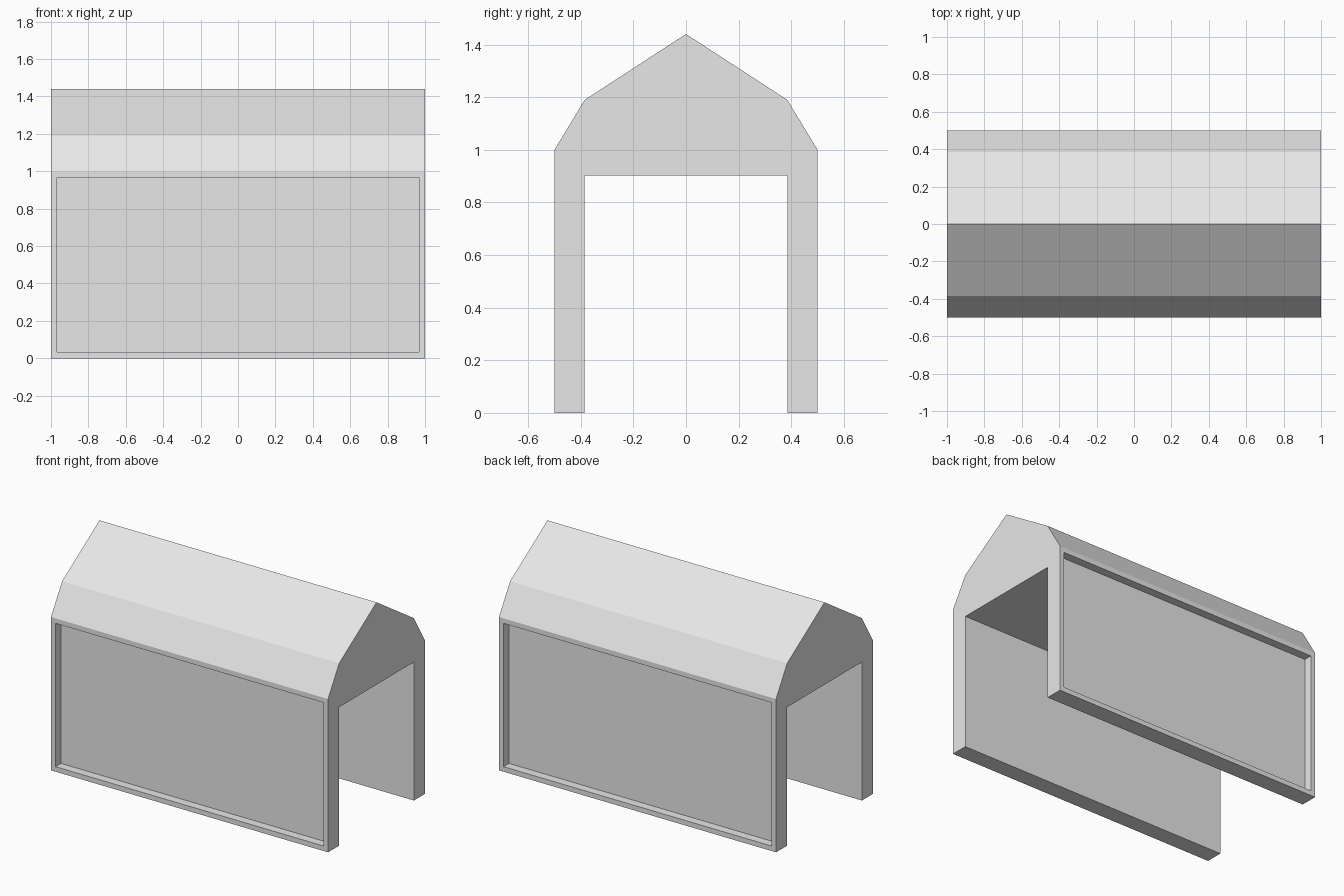
import bpy, bmesh
from mathutils import Vector

if "Cube" in bpy.data.objects:
    bpy.data.objects.remove(bpy.data.objects["Cube"])

HALF_LENGTH = 1.0
PANEL_MARGIN = 0.046
PANEL_DEPTH = 0.056

# Cross-section (y, z) for the +y half, from inner ceiling round to the ridge
half = [(0.385, 0.903), (0.385, 0.0), (0.5, 0.0), (0.5, 1.0), (0.385, 1.19)]
profile = half + [(0.0, 1.44)] + [(-y, z) for y, z in reversed(half)]

grey = bpy.data.materials.new("light grey")
grey.diffuse_color = (0.8, 0.8, 0.8, 1)
grey.use_nodes = True
grey.node_tree.nodes["Principled BSDF"].inputs["Base Color"].default_value = grey.diffuse_color

# Arched shelter: cross-section extruded along x
bm = bmesh.new()
end = bm.faces.new([bm.verts.new((-HALF_LENGTH, y, z)) for y, z in profile])
moved = bmesh.ops.extrude_face_region(bm, geom=[end], use_keep_orig=True)["geom"]
bmesh.ops.translate(bm, vec=(2 * HALF_LENGTH, 0, 0),
                    verts=[v for v in moved if isinstance(v, bmesh.types.BMVert)])
bmesh.ops.recalc_face_normals(bm, faces=bm.faces[:])

# Recessed panel in each outer wall
walls = [f for f in bm.faces
         if abs(f.normal.y) > 0.99 and abs(f.calc_center_median().y) > 0.49]
for wall in walls:
    inward = -wall.normal.copy() * PANEL_DEPTH
    bmesh.ops.inset_region(bm, faces=[wall], thickness=PANEL_MARGIN)
    # Straight-sided pocket: extrude the inset face, then drop the cap left behind
    cap = bmesh.ops.extrude_discrete_faces(bm, faces=[wall])["faces"][0]
    bmesh.ops.translate(bm, vec=Vector(inward), verts=cap.verts[:])

mesh = bpy.data.meshes.new("shelter")
bm.to_mesh(mesh)
bm.free()
mesh.materials.append(grey)
bpy.context.collection.objects.link(bpy.data.objects.new("shelter", mesh))
